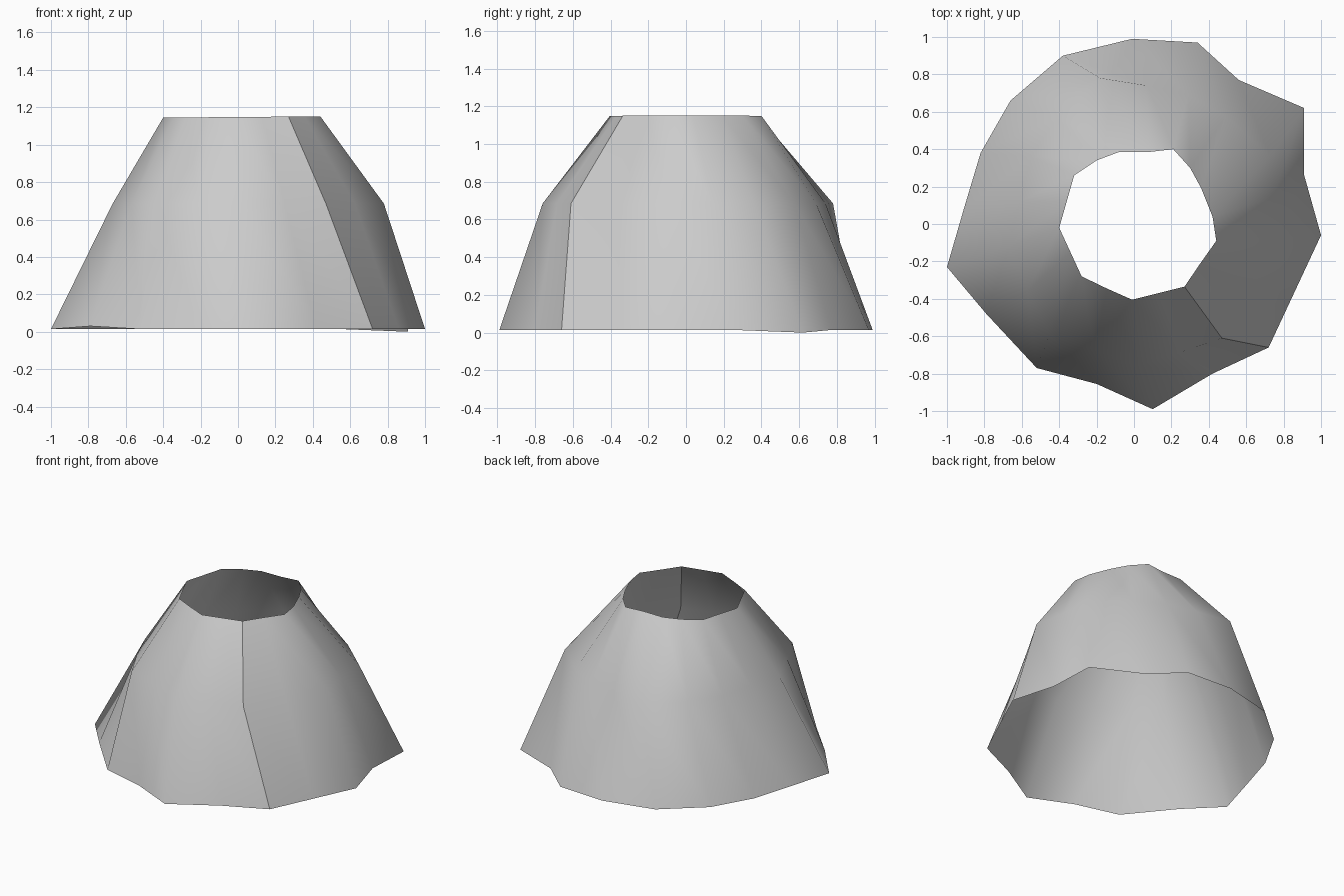
import bpy, bmesh, math

if "Cube" in bpy.data.objects:
    bpy.data.objects.remove(bpy.data.objects["Cube"])

# Three uneven hand-shaped outlines, counter-clockwise from the right side
rim_bottom = [(1, -.06), (.91, .26), (.91, .62), (.56, .77), (.34, .97), (-.01, .99),
              (-.38, .90), (-.66, .66), (-.82, .38), (-.91, .08), (-1, -.23), (-.79, -.48),
              (-.52, -.77), (-.20, -.855), (.10, -.99), (.42, -.80), (.72, -.66), (.86, -.36)]
waist = [(.78, -.08), (.74, .14), (.73, .36), (.49, .575), (.29, .69), (.07, .74),
         (-.18, .78), (-.41, .57), (-.55, .36), (-.61, .12), (-.67, -.12), (-.57, -.36),
         (-.45, -.59), (-.21, -.67), (.03, -.76), (.25, -.685), (.47, -.61), (.625, -.345)]
rim_top = [(.44, -.09), (.42, .04), (.36, .19), (.30, .30), (.21, .40), (.08, .385),
           (-.08, .385), (-.20, .34), (-.32, .26), (-.36, .12), (-.40, -.02), (-.34, -.15),
           (-.28, -.28), (-.145, -.345), (-.01, -.405), (.13, -.37), (.27, -.335), (.355, -.21)]
SEAM = 16  # the one hard corner, at front right

bm = bmesh.new()
rings = []
for outline, z in ((rim_bottom, .014), (waist, .685), (rim_top, 1.148)):
    rings.append([bm.verts.new((x, y, z + .008 * x * (z > 1))) for x, y in outline])
rings[0][2].co.z = 0
rings[0][11].co.z = .03

# Open shell: bridge neighbouring rings with twisted triangle pairs, no caps
n = len(rim_bottom)
for low, high in zip(rings, rings[1:]):
    for i in range(n):
        j = (i + 1) % n
        bm.faces.new((low[i], low[j], high[i])).smooth = True
        bm.faces.new((low[j], high[j], high[i])).smooth = True
    bm.edges.get((low[SEAM], high[SEAM])).smooth = False

mesh = bpy.data.meshes.new("cone_shell")
bm.to_mesh(mesh)
bm.free()
shell = bpy.data.objects.new("cone_shell", mesh)
bpy.context.collection.objects.link(shell)

# Single plain colour
grey = bpy.data.materials.new("light_grey")
grey.diffuse_color = (.6, .6, .6, 1)
grey.use_nodes = True
grey.node_tree.nodes["Principled BSDF"].inputs["Base Color"].default_value = grey.diffuse_color
mesh.materials.append(grey)
